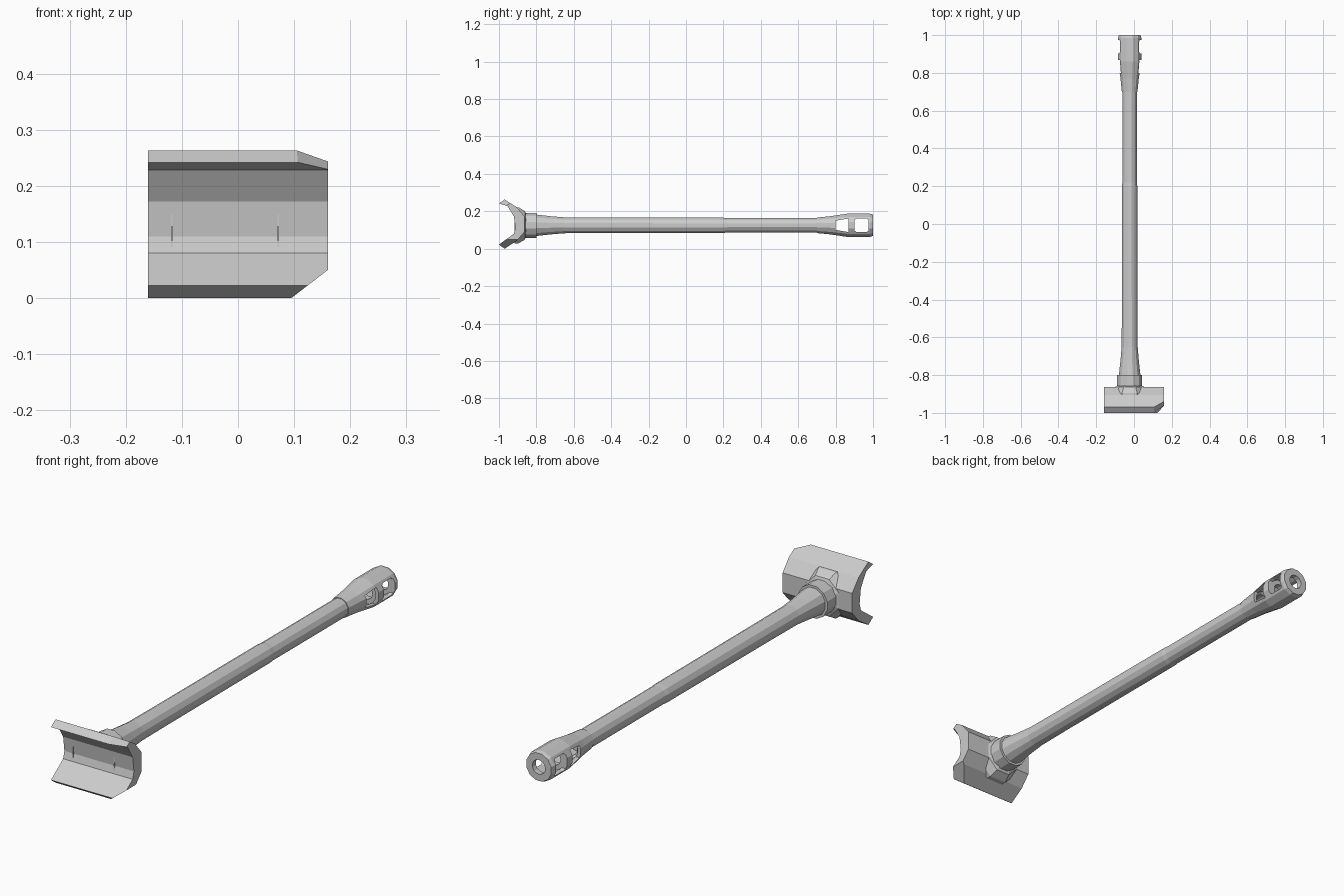
import bpy, bmesh, math
from mathutils import Vector

if "Cube" in bpy.data.objects:
    bpy.data.objects.remove(bpy.data.objects["Cube"])

AX, AZ = -0.023, 0.125   # gun axis
SIDES = 12


def finish(name, bm):
    bmesh.ops.remove_doubles(bm, verts=bm.verts, dist=1e-5)
    bmesh.ops.recalc_face_normals(bm, faces=bm.faces)
    me = bpy.data.meshes.new(name)
    bm.to_mesh(me)
    bm.free()
    ob = bpy.data.objects.new(name, me)
    bpy.context.collection.objects.link(ob)
    return ob


def lathe(name, profile, sides=SIDES, closed=False):
    """Turn (radius, y) points around the gun axis."""
    bm = bmesh.new()
    rings = []
    for r, y in profile:
        rings.append([bm.verts.new((AX + r * math.cos(a), y, AZ + r * math.sin(a)))
                      for a in ((i + 0.5) * math.tau / sides for i in range(sides))])
    pairs = list(zip(rings, rings[1:]))
    if closed:
        pairs.append((rings[-1], rings[0]))
    for a, b in pairs:
        for i in range(sides):
            j = (i + 1) % sides
            bm.faces.new((a[i], a[j], b[j], b[i]))
    if not closed:
        bm.faces.new(rings[0])
        bm.faces.new(rings[-1])
    return finish(name, bm)


def prism(profile, x0, x1):
    """Extrude a (y, z) outline along x."""
    bm = bmesh.new()
    face = bm.faces.new([bm.verts.new((x0, y, z)) for y, z in profile])
    ext = bmesh.ops.extrude_face_region(bm, geom=[face])
    bmesh.ops.translate(bm, vec=(x1 - x0, 0, 0),
                        verts=[g for g in ext["geom"] if isinstance(g, bmesh.types.BMVert)])
    bmesh.ops.recalc_face_normals(bm, faces=bm.faces)
    return bm


# Curved mantlet shield with two trimmed corners on the right
outer = [(-0.97, 0.263), (-0.905, 0.222), (-0.863, 0.172), (-0.863, 0.09),
         (-0.905, 0.042), (-0.97, 0.0)]
inner = [(-1.0, 0.022), (-0.92, 0.08), (-0.912, 0.11), (-0.92, 0.172),
         (-0.955, 0.228), (-1.0, 0.242)]
bm = prism(outer + inner, -0.16, 0.16)
for co, no in [((0.105, -0.97, 0.263), (0.0012, -0.0011, 0.00165)),
               ((0.095, -1.0, 0.0), (0.05, 0, -0.065))]:
    cut = bmesh.ops.bisect_plane(bm, geom=bm.verts[:] + bm.edges[:] + bm.faces[:],
                                 plane_co=co, plane_no=Vector(no).normalized(), clear_outer=True)
    bmesh.ops.edgenet_fill(bm, edges=[e for e in cut["geom_cut"]
                                      if isinstance(e, bmesh.types.BMEdge)])
finish("mantlet_shield", bm)

# Flared octagonal socket behind the shield, its thin lip showing through
lathe("barrel_socket", [(0.066, -0.855), (0.083, -0.862), (0.104, -0.895), (0.104, -0.917),
                        (0.101, -0.917), (0.101, -0.895), (0.066, -0.87)], sides=8, closed=True)

# Collar and barrel
lathe("barrel_collar", [(0.069, -0.89), (0.069, -0.80)])
lathe("barrel", [(0.06, -0.85), (0.059, -0.80), (0.05, -0.72), (0.044, -0.65), (0.043, -0.5),
                 (0.042, 0.2), (0.040, 0.22), (0.040, 0.75)])

# Hollow muzzle brake with a baffle between its two chambers
brake = lathe("muzzle_brake", [
    (0.043, 0.70), (0.050, 0.77), (0.064, 0.86), (0.064, 0.985), (0.059, 1.0),
    (0.030, 1.0), (0.030, 0.977), (0.049, 0.977), (0.049, 0.90), (0.030, 0.90),
    (0.030, 0.873), (0.049, 0.873), (0.040, 0.80), (0.030, 0.79), (0.030, 0.70)], closed=True)

# Side windows cut straight through the brake
windows = [[(0.80, -0.025), (0.868, -0.036), (0.868, 0.036), (0.80, 0.025)],
           [(0.902, -0.030), (0.912, -0.036), (0.965, -0.036), (0.975, -0.030),
            (0.975, 0.030), (0.965, 0.036), (0.912, 0.036), (0.902, 0.030)]]
for k, outline in enumerate(windows):
    cutter = finish(f"window_cutter_{k}", prism([(y, AZ + z) for y, z in outline], -0.2, 0.2))
    cutter.hide_render = True
    cutter.hide_viewport = True
    mod = brake.modifiers.new("window", "BOOLEAN")
    mod.operation = "DIFFERENCE"
    mod.solver = "EXACT"
    mod.object = cutter
